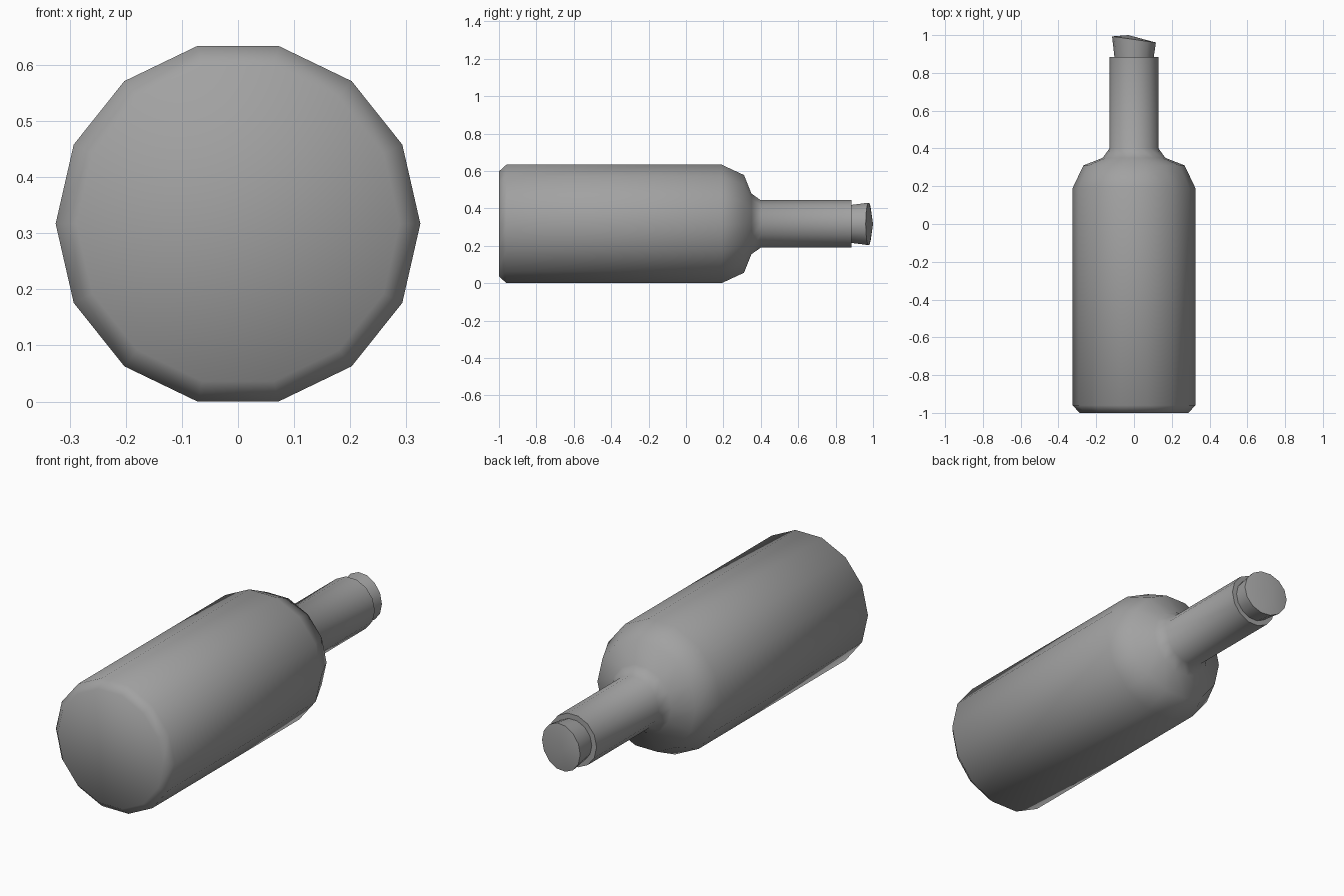
import bpy, math

if "Cube" in bpy.data.objects:
    bpy.data.objects.remove(bpy.data.objects["Cube"])

SIDES = 14
AXIS_Z = 0.317

# dark grey shared by bottle and cork
grey = bpy.data.materials.new("dark_grey")
grey.diffuse_color = (0.36, 0.36, 0.36, 1.0)
grey.use_nodes = True
grey.node_tree.nodes["Principled BSDF"].inputs["Base Color"].default_value = grey.diffuse_color


def lathe(name, profile, smooth_angle, tilt=0.0, tip=None):
    """Revolve (y, radius) points about the lengthwise axis; tilt slants the last ring."""
    verts, faces = [], []
    for i, (y, r) in enumerate(profile):
        slope = tilt if i == len(profile) - 1 else 0.0
        for k in range(SIDES):
            a = 2 * math.pi * k / SIDES
            x = r * math.cos(a)
            verts.append((x, y + slope * x, AXIS_Z + r * math.sin(a)))
    for i in range(len(profile) - 1):
        for k in range(SIDES):
            n = (k + 1) % SIDES
            a, b = i * SIDES, (i + 1) * SIDES
            faces.append((a + k, b + k, b + n, a + n))
    faces.append(tuple(range(SIDES)))
    last = (len(profile) - 1) * SIDES
    if tip:
        verts.append(tip)
        for k in range(SIDES):
            faces.append((last + (k + 1) % SIDES, last + k, len(verts) - 1))
    else:
        faces.append(tuple(last + k for k in reversed(range(SIDES))))
    mesh = bpy.data.meshes.new(name)
    mesh.from_pydata(verts, [], faces)
    mesh.materials.append(grey)
    obj = bpy.data.objects.new(name, mesh)
    bpy.context.collection.objects.link(obj)
    bpy.ops.object.select_all(action='DESELECT')
    obj.select_set(True)
    bpy.context.view_layer.objects.active = obj
    # make all face normals point outward
    bpy.ops.object.mode_set(mode='EDIT')
    bpy.ops.mesh.select_all(action='SELECT')
    bpy.ops.mesh.normals_make_consistent(inside=False)
    bpy.ops.object.mode_set(mode='OBJECT')
    bpy.ops.object.shade_smooth_by_angle(angle=math.radians(smooth_angle))
    return obj


# bottle lying on its side: bevelled base, body, shoulder, neck
lathe("bottle", [(-1.0, 0.288), (-0.96, 0.325), (0.19, 0.325), (0.31, 0.268),
                 (0.35, 0.166), (0.40, 0.13), (0.885, 0.13)], 60)

# flared cork with a slanted, slightly domed end
lathe("cork", [(0.86, 0.101), (0.977, 0.116)], 40, tilt=-0.14,
      tip=(-0.03, 1.0, AXIS_Z))
